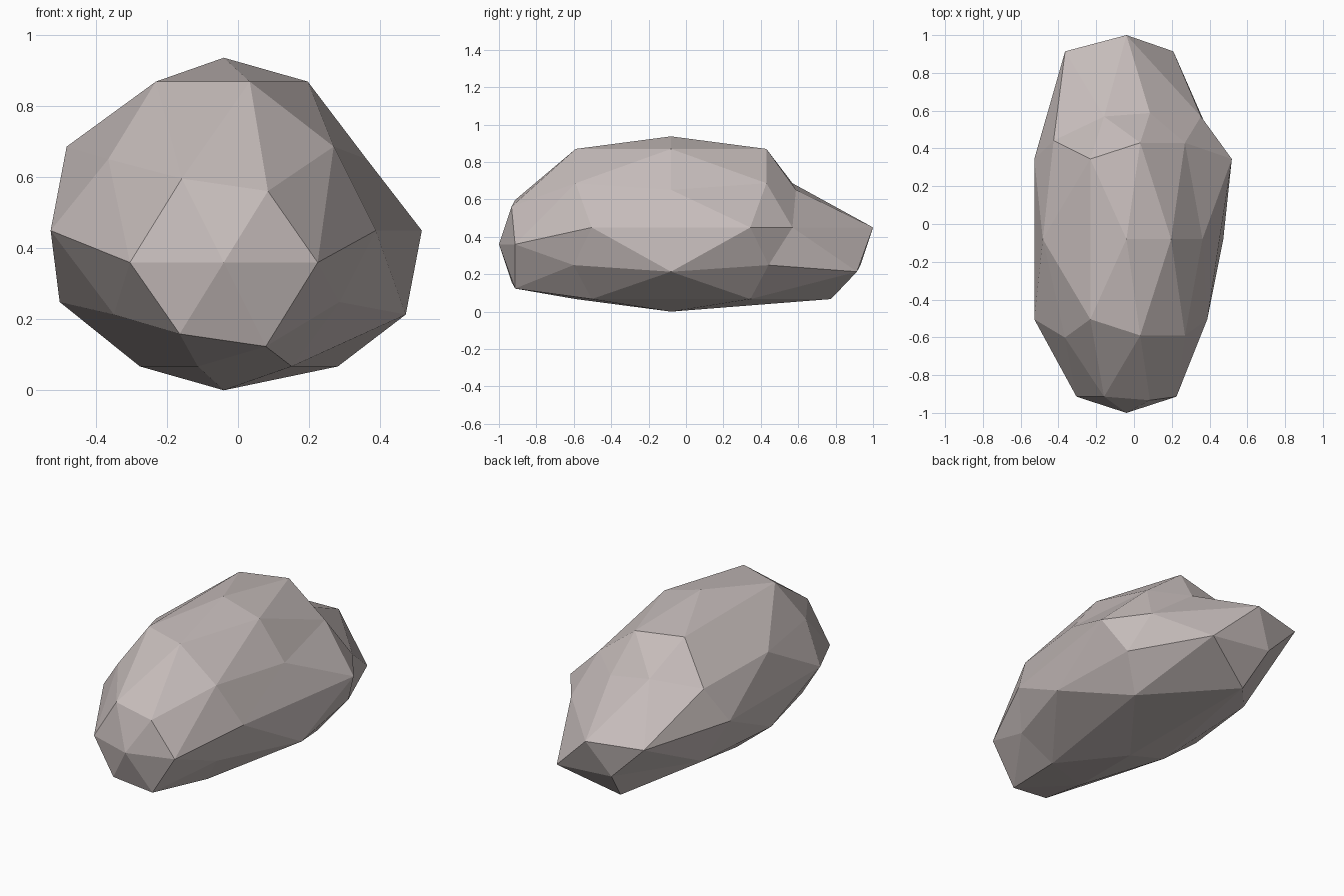
import bpy, bmesh
from mathutils import Vector

if "Cube" in bpy.data.objects:
    bpy.data.objects.remove(bpy.data.objects["Cube"])

R = 0.45                                  # radius of the base ball
CENTRE = Vector((-0.04, -0.08, 0.45))


def bulge(n):
    """Offset that pushes whole regions of the ball outward into a boulder."""
    x, y, z = n
    d = Vector((0, 0, 0))
    # lengthwise stretch, in steps
    if y < -0.7:
        d.y, d.z = -0.47, -0.09           # low front nose
    elif y > 0.7:
        shelf = z > 0.3 or (x > 0.4 and z > -0.3)
        d.y = 0.285 if shelf else 0.63    # stepped-in shelf above the tail
    elif y > 0.4 and z < -0.8:
        d.y = 0.63                        # underside of the tail
    elif abs(y) > 0.2:
        d.y = 0.285 if y > 0 else -0.285
    # raised crown
    if z > 0.8:
        d.z = 0.037
    # right rear bulge
    if x > 0.2 and y > -0.1 and z < 0.3:
        d.x = 0.13
    # left flank bulge
    elif x < -0.55 and y > -0.4 and z > -0.8:
        d.x = -0.06
    return d


# boulder
bm = bmesh.new()
bmesh.ops.create_icosphere(bm, subdivisions=2, radius=1)
for v in bm.verts:
    n = v.co.normalized()
    v.co = CENTRE + n * R + bulge(n)
bmesh.ops.recalc_face_normals(bm, faces=bm.faces)

mesh = bpy.data.meshes.new("boulder")
bm.to_mesh(mesh)
bm.free()
stone = bpy.data.materials.new("warm grey stone")
stone.diffuse_color = (0.56, 0.50, 0.49, 1)
stone.use_nodes = True
stone.node_tree.nodes["Principled BSDF"].inputs["Base Color"].default_value = stone.diffuse_color
mesh.materials.append(stone)
bpy.context.collection.objects.link(bpy.data.objects.new("boulder", mesh))
